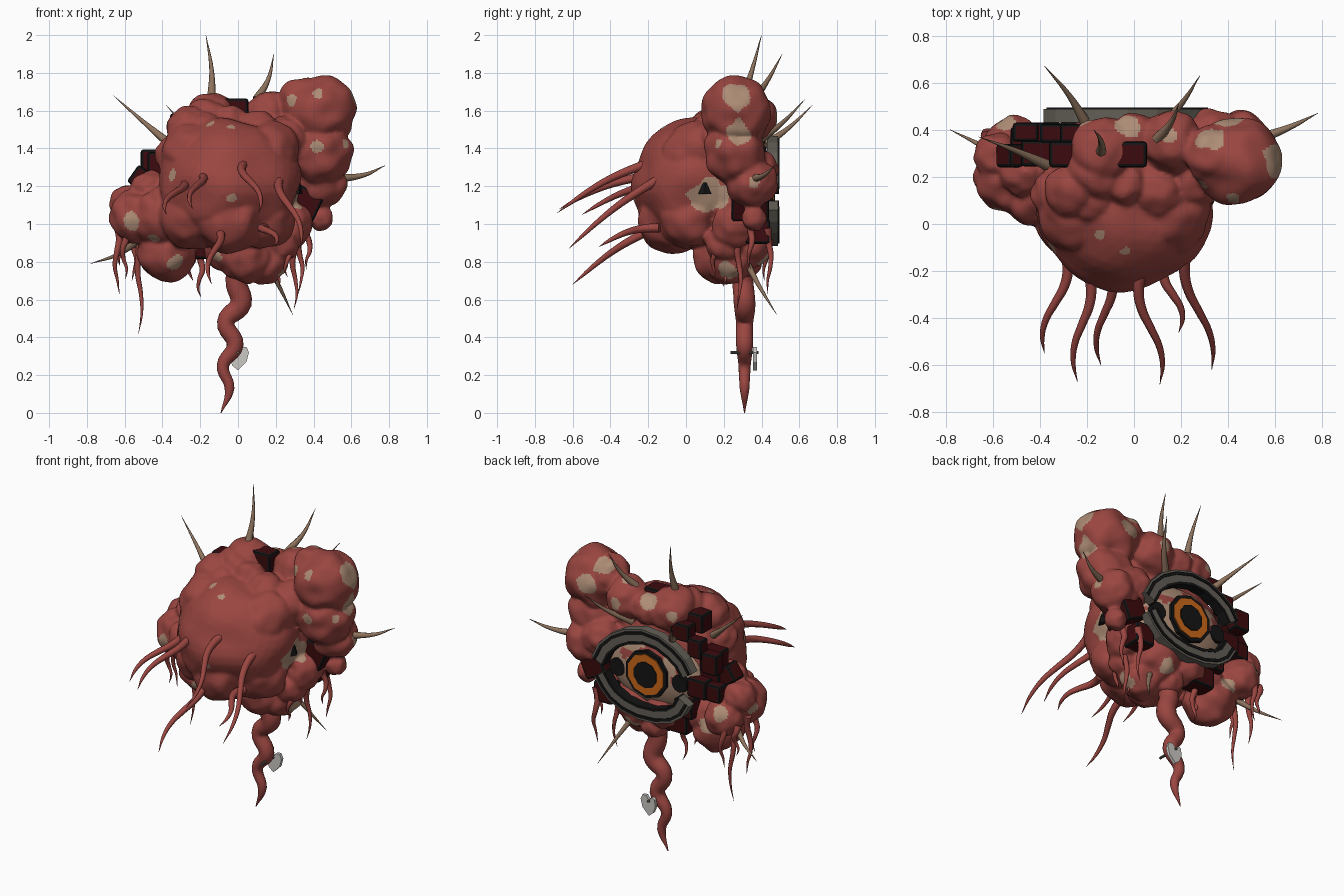
import bpy, bmesh, math
from mathutils import Vector, Matrix, noise

if "Cube" in bpy.data.objects:
    bpy.data.objects.remove(bpy.data.objects["Cube"])


def material(name, r, g, b):
    m = bpy.data.materials.new(name)
    m.diffuse_color = (r, g, b, 1)
    m.use_nodes = True
    m.node_tree.nodes["Principled BSDF"].inputs["Base Color"].default_value = m.diffuse_color
    return m


FLESH = material("red flesh", .325, .061, .052)
PATCH = material("tan patch", .42, .265, .18)
THORN = material("brown thorn", .27, .17, .11)
MAROON = material("dark maroon", .045, .003, .004)
BLACK = material("black", .007, .007, .007)
LID = material("grey lid", .125, .113, .094)
ORANGE = material("orange iris", .6, .14, .01)
SILVER = material("silver charm", .6, .58, .55)


def activate(ob):
    bpy.ops.object.select_all(action='DESELECT')
    bpy.context.view_layer.objects.active = ob
    ob.select_set(True)


def finish(name, bm, mats, angle=None):
    bmesh.ops.recalc_face_normals(bm, faces=bm.faces)
    me = bpy.data.meshes.new(name)
    bm.to_mesh(me)
    bm.free()
    for m in mats:
        me.materials.append(m)
    ob = bpy.data.objects.new(name, me)
    bpy.context.collection.objects.link(ob)
    activate(ob)
    if angle:
        bpy.ops.object.shade_smooth_by_angle(angle=math.radians(angle))
    return ob


# Skin patches: centre and radius
SPOTS = [(Vector(p[:3]), p[3]) for p in [
    (.60, .27, 1.68, .075), (.42, .10, 1.70, .032), (.28, .17, 1.66, .035),
    (.60, .28, 1.49, .06), (.42, .10, 1.41, .035), (.57, .17, 1.42, .03),
    (.33, .37, 1.74, .06), (.40, .43, 1.62, .06), (.57, .36, 1.22, .03),
    (-.56, .07, 1.02, .05), (-.45, .05, .92, .035), (-.33, .09, .79, .045),
    (-.66, .27, 1.05, .04), (-.40, .36, .90, .05), (-.55, .45, 1.05, .05),
    (-.04, -.10, 1.49, .035), (-.14, -.04, 1.52, .025), (-.04, -.26, 1.14, .03),
    (-.03, .42, 1.63, .055), (.15, .38, 1.69, .035), (-.20, .43, 1.57, .035),
    (.24, .22, .75, .05), (.10, .40, .83, .05), (-.12, .10, .83, .035),
    (.32, .12, 1.15, .095), (.16, .47, 1.57, .035), (-.35, -.10, 1.26, .03)]]

flesh = bmesh.new()


def lump(c, r, bump=.14):
    """Uneven rounded growth added to the flesh."""
    c, r = Vector(c), Vector(r if isinstance(r, tuple) else (r, r, r))
    for v in bmesh.ops.create_icosphere(flesh, subdivisions=4, radius=1)['verts']:
        n = v.co.normalized()
        k = 1 + bump * noise.noise(n * 1.8 + c * 7)
        v.co = c + Vector(a * b for a, b in zip(n, r)) * k


# Main body and surrounding growths
lump((-.05, .06, 1.21), (.37, .335, .345), .1)
lump((-.04, .24, 1.2), (.36, .16, .36), .09)
GROWTHS = {
    "corners": [(-.24, .02, 1.04, .175), (.13, .02, 1.03, .165), (.15, .05, 1.37, .175),
                (-.23, .06, 1.37, .175), (-.05, -.06, 1.05, .2)],
    "top": [(-.13, .31, 1.56, .14), (-.16, .22, 1.52, .14), (-.26, .14, 1.5, .12), (0, .37, 1.55, .1),
            (.16, .35, 1.57, .13), (-.18, .1, 1.48, .11), (.1, .14, 1.48, .12),
            (-.33, .13, 1.36, .11), (.24, .2, 1.43, .14), (-.04, .17, 1.53, .1)],
    "right": [(.44, .27, 1.6, .185), (.34, .29, 1.65, .125), (.44, .26, 1.38, .165),
              (.44, .35, 1.22, .135), (.33, .37, 1.28, .12), (.44, .36, 1.03, .065),
              (.28, .26, 1.0, .12)],
    "left": [(-.54, .19, 1.04, .14), (-.38, .22, .85, .155), (-.58, .29, 1.11, .1),
             (-.42, .14, 1.04, .15), (-.3, .26, .95, .12), (-.51, .34, .99, .12),
             (-.47, .22, 1.18, .1)],
    "bottom": [(.04, .18, .83, .14), (.14, .23, .8, .12), (-.06, .2, .87, .12),
               (.1, .32, .91, .14), (.23, .2, .9, .1), (0, .31, .8, .09), (-.1, .34, .93, .12)]}
for items in GROWTHS.values():
    for x, y, z, r in items:
        lump((x, y, z), r)

# Fuse the growths into one skin, soften the creases, then paint patches
body = finish("flesh_body", flesh, [FLESH, PATCH])
rm = body.modifiers.new("fuse", 'REMESH')
rm.mode, rm.voxel_size = 'VOXEL', .011
sm = body.modifiers.new("soften", 'SMOOTH')
sm.factor, sm.iterations = .5, 4
for m in ("fuse", "soften"):
    bpy.ops.object.modifier_apply(modifier=m)
for f in body.data.polygons:
    wob = 1 + .4 * noise.noise(f.center * 16)
    f.material_index = int(any((f.center - p).length < q * wob for p, q in SPOTS))
bpy.ops.object.shade_smooth_by_angle(angle=math.radians(60))


def tube(name, pts, radius, mat, power=.8, sides=2, swell=0):
    """Tapering limb along a smooth path."""
    cu = bpy.data.curves.new(name, 'CURVE')
    cu.dimensions = '3D'
    cu.bevel_depth, cu.bevel_resolution, cu.resolution_u = radius, sides, 6
    cu.use_fill_caps = True
    sp = cu.splines.new('BEZIER')
    sp.bezier_points.add(len(pts) - 1)
    for i, (b, p) in enumerate(zip(sp.bezier_points, pts)):
        b.co = p
        b.handle_left_type = b.handle_right_type = 'AUTO'
        b.radius = max(.04, (1 - i / (len(pts) - 1)) ** power) * (1 + swell * (-1) ** i)
    cu.materials.append(mat)
    ob = bpy.data.objects.new(name, cu)
    bpy.context.collection.objects.link(ob)
    activate(ob)
    bpy.ops.object.convert(target='MESH')
    bpy.ops.object.shade_smooth_by_angle(angle=math.radians(60))


# Wavy tail
tube("tail", [(.03, .29, .84), (-.01, .3, .7), (.015, .31, .58), (-.065, .31, .48), (-.015, .31, .36),
              (-.08, .31, .25), (-.045, .31, .13), (-.09, .31, 0)], .066, FLESH, .5, 4, .06)

# Front tendrils: root and tip
for i, (a, b) in enumerate([
        ((-.29, -.12, 1.22), (-.38, -.55, 1.05)), ((-.2, -.18, 1.26), (-.24, -.67, 1.08)),
        ((.03, -.2, 1.32), (.11, -.68, 1.06)), ((.22, -.12, 1.25), (.33, -.62, .87)),
        ((-.11, -.16, .98), (-.14, -.6, .68)), ((.14, -.14, .98), (.19, -.46, .88))]):
    a, b = Vector(a), Vector(b)
    pts = []
    for k in range(7):
        t = k / 6
        s = math.sin(t * 2 * math.pi) * (1 if a.x > 0 else -1)
        pts.append(a.lerp(b, t) + Vector((-.028 * s, 0, .03 * math.sin(t * math.pi))))
    tube(f"front_tendril_{i + 1}", pts, .025, FLESH, .5)

# Hanging tendrils: root, then tip height
for i, (x, y, z, tip) in enumerate([
        (-.64, .28, 1.0, .63), (-.6, .16, .97, .71), (-.52, .28, .95, .42), (-.55, .42, .98, .7),
        (-.62, .38, .97, .78), (-.2, .3, .85, .61), (-.25, .25, .85, .7), (.21, .2, .85, .67),
        (.3, .28, .95, .55), (.33, .44, .98, .63), (.37, .34, 1.0, .76), (.26, .15, .92, .72)]):
    pts = [(x + .012 * math.sin(k * 1.6 + i), y + .01 * math.cos(k * 1.5 + i), z + (tip - z) * k / 5)
           for k in range(6)]
    tube(f"hanging_tendril_{i + 1}", pts, .022, FLESH, .7)

# Thorns: root and tip
for i, (a, b) in enumerate([
        ((-.14, .3, 1.66), (-.17, .4, 2.0)), ((.1, .36, 1.66), (.19, .51, 1.9)),
        ((-.37, .25, 1.43), (-.66, .37, 1.68)), ((-.2, .42, 1.42), (-.38, .67, 1.63)),
        ((.1, .4, 1.45), (.28, .63, 1.66)), ((.53, .36, 1.24), (.78, .47, 1.31)),
        ((-.52, .25, .92), (-.78, .4, .79)), ((.1, .28, .88), (.29, .48, .52))]):
    a, b = Vector(a), Vector(b)
    bend = a.lerp(b, .5) + Vector((.015, 0, -.015))
    tube(f"thorn_{i + 1}", [a, bend, b], .024, THORN, 1)


def block(name, c, s, turn=0):
    """Maroon cube with black worn edges."""
    bm = bmesh.new()
    bmesh.ops.create_cube(bm, size=1)
    bm.transform(Matrix.Translation(c) @ Matrix.Rotation(math.radians(turn), 4, 'Y')
                 @ Matrix.Diagonal((*s, 1)))
    ob = finish(name, bm, [MAROON, BLACK])
    bv = ob.modifiers.new("edges", 'BEVEL')
    bv.width, bv.segments, bv.material = .014, 2, 1


# Blocks embedded in the flesh
for i, (c, s, t) in enumerate([
        ((-.03, .295, 1.6), (.17, .11, .13), 0), ((-.28, .295, 1.525), (.16, .11, .12), 0),
        ((-.46, .39, 1.33), (.11, .08, .13), 0), ((-.35, .385, 1.4), (.1, .08, .12), 0),
        ((-.41, .30, 1.28), (.14, .11, .2), 0), ((-.5, .29, 1.23), (.14, .1, .11), 35),
        ((-.25, .385, 1.48), (.13, .08, .11), 0), ((-.37, .38, 1.15), (.13, .1, .12), 0),
        ((-.47, .36, 1.14), (.11, .1, .11), 0), ((.36, .34, 1.11), (.15, .2, .15), 25),
        ((.28, .38, .96), (.13, .13, .13), 0), ((-.2, .33, .88), (.16, .13, .13), 0),
        ((-.27, .37, 1.0), (.13, .1, .13), 0)]):
    block(f"block_{i + 1}", c, s, t)

# Eyeball with fleshy rim
bm = bmesh.new()
bmesh.ops.create_uvsphere(bm, u_segments=48, v_segments=32, radius=1)
bm.transform(Matrix.Translation((-.04, .35, 1.17)) @ Matrix.Diagonal((.32, .105, .23, 1)))
for f in bm.faces:
    p = f.calc_center_median()
    f.material_index = int(noise.noise(p * 8) > .15 and p.z > 1.14)
finish("eyeball", bm, [PATCH, FLESH], 40)


def disc(name, x, y, z, r, mat, depth=.05):
    bm = bmesh.new()
    bmesh.ops.create_cone(bm, cap_ends=True, segments=10, radius1=r, radius2=r, depth=depth)
    bm.transform(Matrix.Translation((x, y - depth / 2, z)) @ Matrix.Rotation(math.pi / 2, 4, 'X'))
    finish(name, bm, [mat])


disc("iris_rim", -.04, .460, 1.17, .15, BLACK)
disc("iris", -.04, .466, 1.17, .13, ORANGE)
disc("pupil", -.04, .472, 1.17, .083, BLACK)
for x, z, n in [(.18, 1.15, "inner"), (-.26, 1.16, "outer")]:
    disc(n + "_corner", x, .44, z, .055, BLACK)


def prism(name, outline, y0, y1, mat):
    bm = bmesh.new()
    f = bm.faces.new([bm.verts.new((x, y0, z)) for x, z in outline])
    g = bmesh.ops.extrude_face_region(bm, geom=[f])
    bmesh.ops.translate(bm, vec=(0, y1 - y0, 0),
                        verts=[e for e in g['geom'] if isinstance(e, bmesh.types.BMVert)])
    return finish(name, bm, [mat])


# Curved eyelids: grey bands with a black line along the face
def lid(name, path):
    path = [Vector((x, 0, z)) for x, z in path]
    for part, lo, hi, y0, y1, mat in [("band", -.036, .046, .43, .488, LID),
                                      ("line", .014, .032, .48, .494, BLACK),
                                      ("inner_border", -.046, -.03, .43, .492, BLACK)]:
        left, right = [], []
        for k, p in enumerate(path):
            d = (path[min(k + 1, len(path) - 1)] - path[max(k - 1, 0)]).normalized()
            left.append((p.x - hi * d.z, p.z + hi * d.x))
            right.append((p.x - lo * d.z, p.z + lo * d.x))
        prism(f"{name}_{part}", left + right[::-1], y0, y1, mat)


lid("upper_lid", [(-.345, 1.25), (-.3, 1.32), (-.23, 1.37), (-.14, 1.41), (-.03, 1.42), (.08, 1.39),
                  (.17, 1.34), (.24, 1.27), (.285, 1.18)])
lid("lower_lid", [(.27, 1.1), (.23, 1.04), (.18, .99), (.1, .95), (0, .93), (-.12, .935),
                  (-.22, .965), (-.28, 1.01), (-.32, 1.08)])

# Dark slit on the side patch
bm = bmesh.new()
bmesh.ops.create_cone(bm, cap_ends=True, segments=4, radius1=.035, radius2=.01, depth=.06)
bm.transform(Matrix.Translation((.325, .1, 1.19)) @ Matrix.Diagonal((.5, 1, 1, 1)))
finish("side_slit", bm, [BLACK])

# Heart charm hanging from a pin through the tail
heart = [(0, .225), (.045, .27), (.058, .32), (.045, .35), (.02, .35), (0, .325),
         (-.02, .345), (-.04, .335), (-.045, .29), (-.03, .25)]
prism("heart_charm", heart[::-1], .355, .375, SILVER)
bm = bmesh.new()
bmesh.ops.create_cone(bm, cap_ends=True, segments=8, radius1=.008, radius2=.008, depth=.15)
bm.transform(Matrix.Translation((0, .31, .32)) @ Matrix.Rotation(math.pi / 2, 4, 'X'))
finish("charm_pin", bm, [LID])
